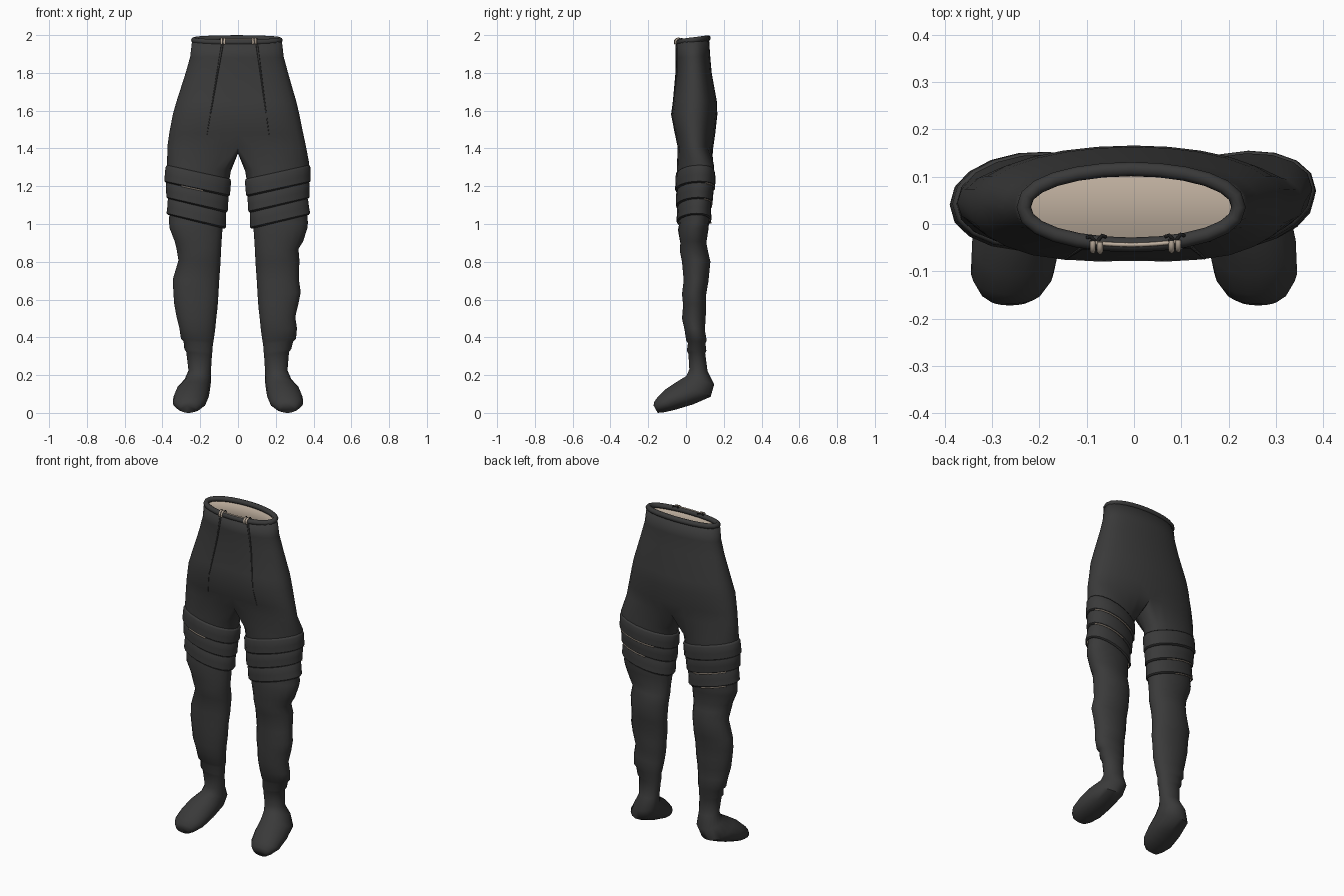
import bpy, bmesh, math
from mathutils import Vector
from mathutils.bvhtree import BVHTree

if "Cube" in bpy.data.objects:
    bpy.data.objects.remove(bpy.data.objects["Cube"])


def material(name, rgb):
    m = bpy.data.materials.new(name)
    m.diffuse_color = (*rgb, 1)
    m.use_nodes = True
    m.node_tree.nodes["Principled BSDF"].inputs["Base Color"].default_value = m.diffuse_color
    return m


CLOTH = material("charcoal cloth", (0.042, 0.042, 0.042))
LINING = material("beige lining", (0.52, 0.43, 0.345))
LACE = material("black lace", (0.012, 0.012, 0.012))
N, OUT = 18, 15          # points per leg ring, points on its outer arc

# torso rings: z, y front, y back, half width left, half width right, back rise
TORSO = [(1.96, -.055, .122, .243, .232, .022), (1.88, -.055, .128, .253, .242, .01),
         (1.8, -.056, .136, .277, .265, 0), (1.65, -.08, .163, .325, .308, 0),
         (1.58, -.09, .166, .345, .325, 0), (1.48, -.07, .155, .364, .345, 0),
         (1.41, -.055, .145, .374, .36, 0)]
# leg rings: z, y front, y back, inner x, outer x left, outer x right
LEG = [(1.30, -.045, .147, .038, .375, .377), (1.2, -.042, .14, .055, .377, .372),
       (1.08, -.036, .12, .072, .362, .362), (1.0, -.035, .12, .08, .365, .370),
       (.97, -.042, .118, .083, .362, .367), (.9, -.03, .108, .088, .335, .345),
       (.86, -.034, .116, .09, .325, .32), (.8, -.022, .13, .093, .315, .325),
       (.7, -.013, .12, .10, .345, .322), (.63, -.022, .108, .104, .342, .332),
       (.57, -.016, .107, .108, .338, .32), (.5, -.022, .105, .116, .325, .303),
       (.44, -.008, .10, .122, .31, .312), (.385, .0, .11, .13, .302, .307),
       (.37, .01, .103, .133, .288, .292), (.33, .004, .108, .136, .284, .282),
       (.315, .012, .102, .138, .274, .27)]
# foot rings: front (y, z), back (y, z), inner x, outer x
FOOT = [(.017, .23, .115, .22, .143, .262), (.0, .195, .15, .15, .142, .285),
        (-.05, .165, .132, .085, .148, .325), (-.11, .125, .04, .045, .155, .342),
        (-.15, .085, -.06, .015, .17, .345), (-.168, .06, -.12, .002, .195, .325),
        (-.172, .04, -.15, .0, .22, .305)]


def spow(v, p):
    return math.copysign(abs(v) ** p, v)


def ring(side, yf, zf, yb, zb, xi, xo, tilt=0, grow=0, shear=0):
    """Closed oval around a leg, starting at the inner front corner."""
    pts = []
    for i in range(N):
        a = math.radians(-50 + 20 * i)
        s, c = math.sin(a), math.cos(a)
        x = (xi + xo) / 2 + ((xo - xi) / 2 + grow) * s
        y = (yf + yb) / 2 - ((yb - yf) / 2 + grow) * spow(c, .95) + shear * s
        pts.append((side * x, y, (zf + zb) / 2 + (zf - zb) / 2 * c + tilt * s))
    return pts


def leg_at(side, z, tilt, grow):
    for a, b in zip(LEG, LEG[1:]):
        if z >= b[0]:
            t = max(0, (a[0] - z) / (a[0] - b[0]))
            r = [p + (q - p) * t for p, q in zip(a, b)]
            break
    # outer thigh sits further back on the right leg
    fade = min(1, max(0, (z - .85) / .25))
    shear = (.022 if side > 0 else -.008) * fade
    return ring(side, r[1], z, r[2], z, r[3], r[4 if side < 0 else 5], tilt, grow, shear)


def loft(bm, rings, closed=True):
    for a, b in zip(rings, rings[1:]):
        for i in range(len(a) if closed else len(a) - 1):
            j = (i + 1) % len(a)
            bm.faces.new((a[i], a[j], b[j], b[i]))


def finish(name, bm, thick=0.0, angle=50, mats=(CLOTH, LINING)):
    bmesh.ops.remove_doubles(bm, verts=bm.verts, dist=.0005)
    bmesh.ops.recalc_face_normals(bm, faces=bm.faces)
    me = bpy.data.meshes.new(name)
    bm.to_mesh(me)
    ob = bpy.data.objects.new(name, me)
    bpy.context.collection.objects.link(ob)
    for m in mats:
        me.materials.append(m)
    bpy.context.view_layer.objects.active = ob
    bpy.ops.object.select_all(action='DESELECT')
    ob.select_set(True)
    bpy.ops.object.shade_smooth_by_angle(angle=math.radians(angle))
    if thick:
        m = ob.modifiers.new("lining", 'SOLIDIFY')
        m.thickness, m.offset, m.material_offset = thick, -1, 1
    return ob


def cord(name, pts, r, mat, cyclic=False, taper=False, res=2):
    cu = bpy.data.curves.new(name, 'CURVE')
    cu.dimensions, cu.bevel_depth, cu.bevel_resolution = '3D', r, res
    cu.use_fill_caps = True
    sp = cu.splines.new('POLY')
    sp.points.add(len(pts) - 1)
    for i, p in enumerate(pts):
        sp.points[i].co = (*p, 1)
        sp.points[i].radius = 1 - .8 * i / len(pts) if taper else 1
    sp.use_cyclic_u, sp.use_smooth = cyclic, True
    cu.materials.append(mat)
    ob = bpy.data.objects.new(name, cu)
    bpy.context.collection.objects.link(ob)
    return ob


# trousers: torso half-rings, a saddle at the crotch, legs and feet
bm = bmesh.new()
for side in (-1, 1):
    halves = []
    for z, yf, yb, xl, xr, rise in TORSO:
        row = []
        for i in range(OUT):
            a = math.pi * i / (OUT - 1)
            c = spow(math.cos(a), .85)
            x = (xl if side < 0 else xr) * abs(math.sin(a)) if 0 < i < OUT - 1 else 0
            dent = .012 * (1 - min(1, i / 3)) if z < 1.7 else 0
            row.append(bm.verts.new((side * x, (yf + yb) / 2 - (yb - yf) / 2 * c + dent,
                                     z + rise * (1 - c) / 2)))
        halves.append(row)
    loft(bm, halves, False)
    f, b = halves[-1][0].co, halves[-1][-1].co
    saddle = [bm.verts.new((0, b.y + (f.y - b.y) * t, 1.375)) for t in (.25, .5, .75)]
    rows = [halves[-1] + saddle]
    shapes = [leg_at(side, r[0], .02 if r[0] > 1.05 else .008, 0) for r in LEG]
    shapes += [ring(side, *r) for r in FOOT]
    rows += [[bm.verts.new(p) for p in s] for s in shapes]
    loft(bm, rows)
    bm.faces.new(rows[-1])
finish("trousers", bm, .008)
bvh = BVHTree.FromBMesh(bm)

# lining floor closing off the legs inside the hips
bm = bmesh.new()
rows = []
for k in range(6):
    v = -1 + 2 * k / 5
    w = math.sqrt(1 - (.93 * v) ** 2)
    rows.append([bm.verts.new((.345 * w * u / 4, .045 + .085 * v, 1.41 + .02 * (1 - v * v)))
                 for u in range(-4, 5)])
loft(bm, rows, False)
finish("lining_floor", bm, mats=(LINING,))

# overlapping thigh bands, three on each leg
for side, label in ((-1, "left"), (1, "right")):
    for k in range(3):
        top = 1.275 - .085 * k
        bm = bmesh.new()
        prof = [(0, .001), (-.012, .008), (-.05, .011), (-.085, .014), (-.093, .006)]
        rows = [[bm.verts.new(p) for p in leg_at(side, top + dz, .037, g)] for dz, g in prof]
        loft(bm, rows)
        finish(f"{label}_thigh_band_{k + 1}", bm, .004, 40)

# pale lining threads showing at some band edges
for side, z, i0, i1 in ((-1, 1.183, 2, 5), (-1, 1.012, 9, 13), (-1, 1.098, 9, 14),
                        (1, 1.183, 8, 14), (1, 1.098, 8, 13)):
    cord("band_lining_edge", leg_at(side, z, .037, .0115)[i0:i1], .0035, LINING)


# rolled waistband
def waist(a, lift=0.0):
    return Vector((-.006 + .227 * math.sin(a), .036 - .08 * spow(math.cos(a), .9),
                   1.973 - .011 * math.cos(a) + lift))


cord("waistband", [waist(2 * math.pi * i / 24) for i in range(24)], .0155, CLOTH, True, res=3)

# front darts lying on the cloth
for x0, x1 in ((-.083, -.165), (.10, .165)):
    pts = []
    for i in range(13):
        t = i / 12
        hit = bvh.ray_cast(Vector((x0 + (x1 - x0) * t, -1, 1.95 - .48 * t)), Vector((0, 1, 0)))[0]
        if hit:
            pts.append(hit)
    cord("front_dart", pts, .006, CLOTH, taper=True)

# waist lace: pale cord with wrapped loops and dark knots
cord("waist_lace", [waist(-.36 + .8 * i / 10, .0145) for i in range(11)], .0045, LINING)
for a in (-.33, .42):
    for da in (-.035, .035):
        c = waist(a + da)
        cord("lace_loop", [c + Vector((0, .018 * math.cos(q), .018 * math.sin(q)))
                           for q in [math.pi * (.45 + .09 * i) for i in range(9)]], .006, LINING)
    c = waist(a, .012)
    for dx, dy in ((-.02, .014), (.02, .016), (-.012, .003)):
        cord("lace_knot", [c, c + Vector((dx * .6, dy, .006)), c + Vector((dx, dy * .8, 0))],
             .004, LACE)
